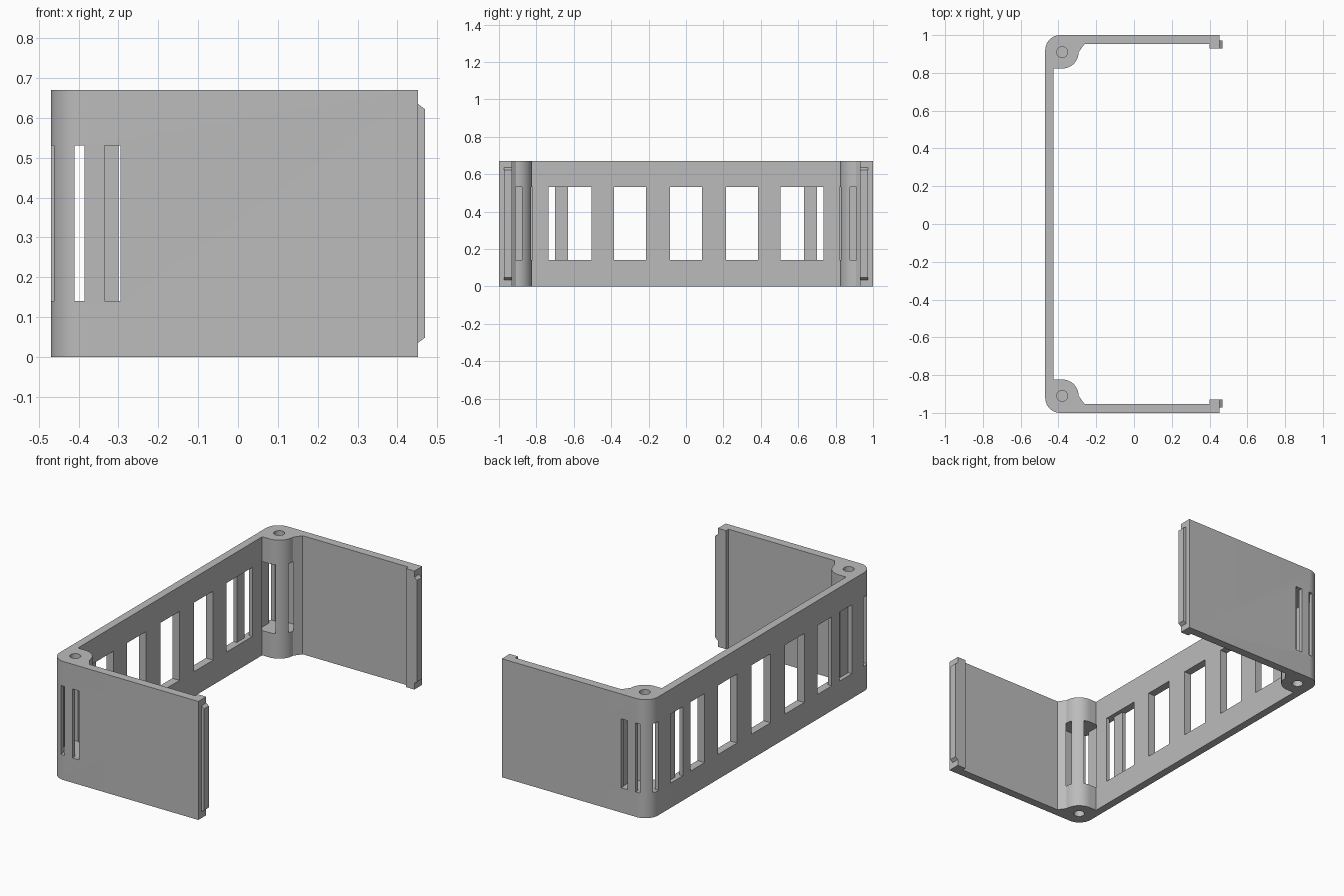
import bpy, bmesh, math

cube = bpy.data.objects.get("Cube")
if cube:
    bpy.data.objects.remove(cube, do_unlink=True)

H = 0.67                    # frame height
Z0, Z1 = 0.14, 0.53         # window band
CX, CY = -0.38, 0.91        # screw boss centre
SKIN = -0.448               # split between outer skin and inner wall

grey = bpy.data.materials.new("plain grey")
grey.use_nodes = True
grey.diffuse_color = (0.5, 0.5, 0.5, 1)
grey.node_tree.nodes["Principled BSDF"].inputs["Base Color"].default_value = (0.5, 0.5, 0.5, 1)


def arc(cx, cy, r, a0, a1, n=14):
    steps = [math.radians(a0 + (a1 - a0) * i / n) for i in range(n + 1)]
    return [(cx + r * math.cos(a), cy + r * math.sin(a)) for a in steps]


def rect(x0, x1, y0, y1):
    return [(x0, y0), (x1, y0), (x1, y1), (x0, y1)]


def flip(profile):
    return [(x, -y) for x, y in reversed(profile)]


def both(profiles):
    return profiles + [flip(p) for p in profiles]


def prisms(name, profiles, z0, z1):
    """Extrude closed plan outlines between two heights."""
    bm = bmesh.new()
    for profile in profiles:
        low = [bm.verts.new((x, y, z0)) for x, y in profile]
        high = [bm.verts.new((x, y, z1)) for x, y in profile]
        bm.faces.new(low[::-1])
        bm.faces.new(high)
        for i in range(len(low)):
            j = (i + 1) % len(low)
            bm.faces.new((low[i], low[j], high[j], high[i]))
    bmesh.ops.recalc_face_normals(bm, faces=bm.faces)
    mesh = bpy.data.meshes.new(name)
    bm.to_mesh(mesh)
    bm.free()
    mesh.materials.append(grey)
    obj = bpy.data.objects.new(name, mesh)
    bpy.context.collection.objects.link(obj)
    return obj


def activate(obj):
    bpy.ops.object.select_all(action="DESELECT")
    obj.select_set(True)
    bpy.context.view_layer.objects.active = obj


def cut(obj, profiles, z0=Z0, z1=Z1):
    cutter = prisms("cutter", profiles, z0, z1)
    cutter.hide_render = True
    mod = obj.modifiers.new("cut", "BOOLEAN")
    mod.operation = "DIFFERENCE"
    mod.solver = "EXACT"
    mod.object = cutter
    activate(obj)
    bpy.ops.object.modifier_apply(modifier=mod.name)
    bpy.data.objects.remove(cutter, do_unlink=True)


# U-shaped frame with corner bosses and thickened end lips
half = [(-0.425, 0.823)] + arc(CX, CY, 0.087, -90, 0)
half += [(-0.262, 0.952), (0.40, 0.952), (0.40, 0.93), (0.452, 0.93), (0.452, 1.0)]
half += arc(-0.39, 0.92, 0.08, 90, 180)
frame = prisms("frame", [half + flip(half)], 0, H)

# Hollow corners, leaving one column on the inner diagonal
hollow = [(CX - 0.068, CY - 0.09), (CX + 0.033, CY - 0.09), (CX + 0.033, CY - 0.033),
          (CX + 0.089, CY - 0.033), (CX + 0.089, CY + 0.068)]
hollow += arc(CX - 0.01, CY + 0.01, 0.058, 90, 180)
cut(frame, both([hollow]))

# Slots through the outer skin at the corners
cut(frame, both([rect(-0.41, -0.385, 0.96, 1.1), rect(-0.335, -0.295, 0.94, 1.1),
                 rect(-0.6, -0.43, 0.915, 0.955)]))

# Back wall windows, with recessed double openings at the ends
windows = [rect(-0.6, -0.4, y - 0.085, y + 0.085) for y in (-0.3, 0, 0.3)]
cut(frame, windows + both([rect(SKIN, -0.4, 0.505, 0.735)]))
cut(frame, both([rect(-0.6, SKIN + 0.001, 0.505, 0.63), rect(-0.6, SKIN + 0.001, 0.70, 0.81)]))

# Blind screw holes in both ends of each boss
hole = arc(CX, CY, 0.029, 0, 345, 23)
cut(frame, both([hole]), H - 0.1, H + 0.1)
cut(frame, both([hole]), -0.1, 0.1)

activate(frame)
bpy.ops.object.shade_smooth_by_angle(angle=math.radians(30))

# Tongues on the wall ends, tapered at top and bottom
for side, name in ((1, "back_tongue"), (-1, "front_tongue")):
    plan = rect(0.445, 0.469, 0.93, 0.972)
    tongue = prisms(name, [plan if side > 0 else flip(plan)], 0.03, 0.64)
    for v in tongue.data.vertices:
        if v.co.x > 0.46:
            v.co.z += 0.018 if v.co.z < 0.3 else -0.018
